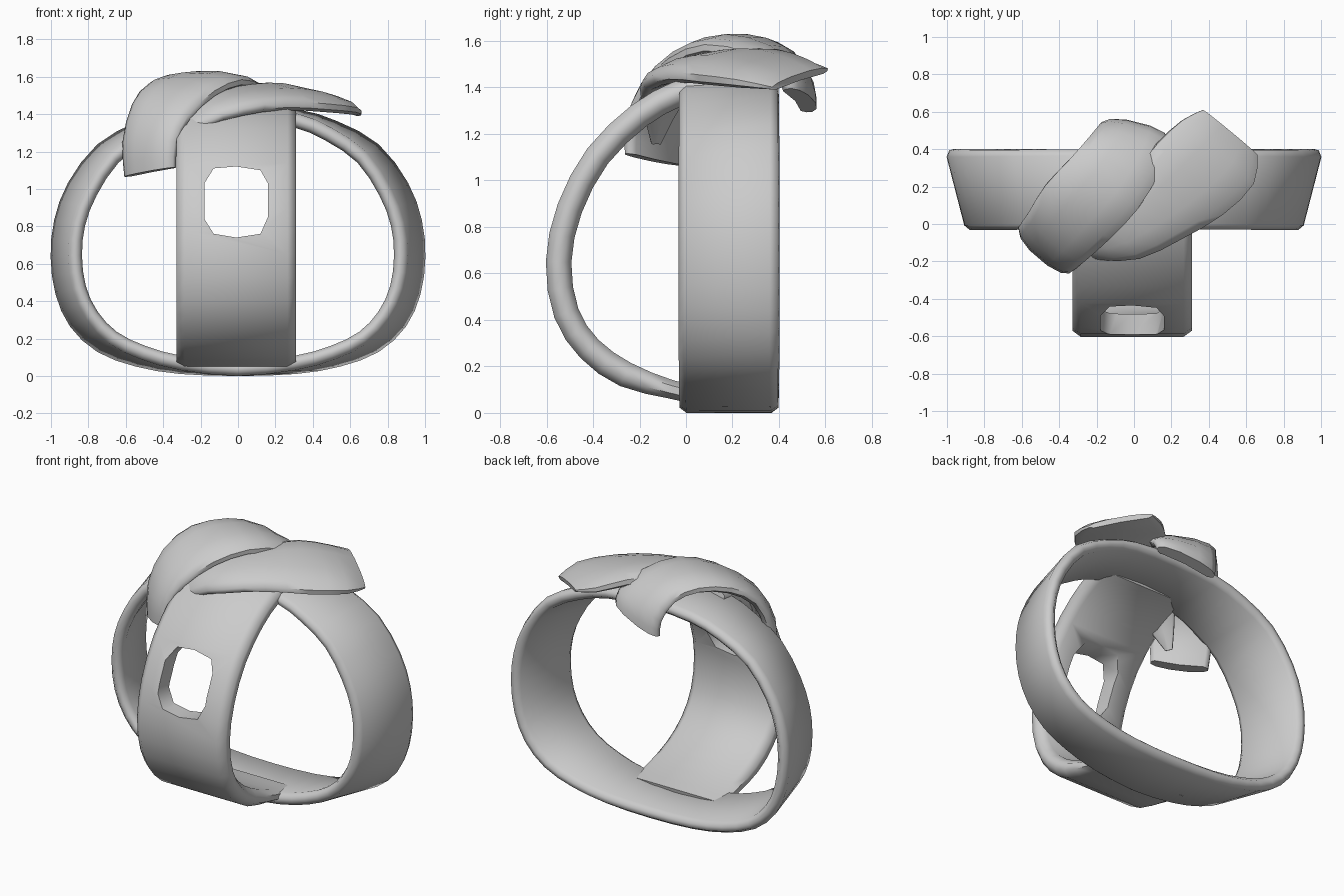
import bpy, bmesh
from mathutils import Vector

if "Cube" in bpy.data.objects:
    bpy.data.objects.remove(bpy.data.objects["Cube"])

HUB = Vector((0, 0.2, 0.7))          # everything wraps around this point
FLAT = [(-1, -.4), (-.86, -1), (.86, -1), (1, -.4), (1, .4), (.86, 1), (-.86, 1), (-1, .4)]
CROWN = [(-1, -.5), (-.85, -.9), (0, -.6), (.85, -.9), (1, -.5), (1, .1),
         (.8, .7), (.35, 1.1), (-.35, 1.1), (-.8, .7), (-1, .1)]


def refine(st, closed, steps=2):
    """Catmull-Rom interpolation of stations (centre, half width, half thickness)."""
    n = len(st)
    rows = [list(c) + list(w) + [t] for c, w, t in st]
    out = []
    for i in range(n if closed else n - 1):
        idx = [(i + k) % n if closed else min(max(i + k, 0), n - 1) for k in (-1, 0, 1, 2)]
        for s in range(steps):
            u = s / steps
            out.append([.5 * (2 * b + (c - a) * u + (2 * a - 5 * b + 4 * c - d) * u * u
                              + (3 * b - a - 3 * c + d) * u ** 3)
                        for a, b, c, d in zip(*[rows[j] for j in idx])])
    if not closed:
        out.append(rows[-1])
    return [(Vector(r[:3]), Vector(r[3:6]), r[6]) for r in out]


def smooth(ob, angle=1.0):
    bpy.ops.object.select_all(action='DESELECT')
    ob.select_set(True)
    bpy.context.view_layer.objects.active = ob
    bpy.ops.object.shade_smooth_by_angle(angle=angle)


def to_object(name, bm):
    bmesh.ops.recalc_face_normals(bm, faces=bm.faces)
    me = bpy.data.meshes.new(name)
    bm.to_mesh(me)
    bm.free()
    ob = bpy.data.objects.new(name, me)
    bpy.context.collection.objects.link(ob)
    return ob


def strip(name, stations, section, closed=False):
    st = refine(stations, closed)
    n, m = len(st), len(section)
    bm = bmesh.new()
    rings = []
    for i, (c, w, t) in enumerate(st):
        a = st[(i - 1) % n if closed else max(i - 1, 0)][0]
        b = st[(i + 1) % n if closed else min(i + 1, n - 1)][0]
        nor = (b - a).cross(w).normalized()
        if nor.dot(c - HUB) < 0:
            nor.negate()
        rings.append([bm.verts.new(c + w * u + nor * t * v) for u, v in section])
    for i in range(n if closed else n - 1):
        r, q = rings[i], rings[(i + 1) % n]
        for j in range(m):
            k = (j + 1) % m
            bm.faces.new((r[j], r[k], q[k], q[j]))
    if not closed:
        bm.faces.new(rings[0])
        bm.faces.new(rings[-1])
    return to_object(name, bm)


# closed side-to-side hoop, slanted inward towards the front at the sides
half = [(0, .038), (.3, .058), (.52, .105), (.7, .182), (.825, .305), (.895, .46), (.918, .64),
        (.9, .82), (.832, 1.0), (.695, 1.19), (.5, 1.31), (.3, 1.38), (0, 1.41)]
loop = half + [(-x, z) for x, z in half[-2:0:-1]]
hoop = []
for x, z in loop:
    tilt = .055 * min(1, abs(x) / .8) ** 1.5
    rad = Vector((x, 0, z - .7)).normalized() * -tilt
    hoop.append(((x, .185, z), (rad.x, -.213, rad.z), .038))
smooth(strip("side_hoop", hoop, FLAT, closed=True))

# front band running from the crown to the base
path = [(.08, 1.405), (-.04, 1.37), (-.2, 1.28), (-.38, 1.105), (-.5, .88), (-.548, .65),
        (-.515, .43), (-.415, .275), (-.26, .165), (-.06, .1), (.12, .06)]
band = strip("front_band", [((-.01, y, z), (.32, 0, 0), .055 if z > .15 else .04)
                            for y, z in path], FLAT)

# opening through the front band
outline = [(-.18, .84), (-.13, .76), (-.01, .74), (.12, .76), (.16, .85),
           (.16, 1.03), (.12, 1.1), (-.01, 1.12), (-.13, 1.11), (-.18, 1.03)]
bm = bmesh.new()
f = bm.faces.new([bm.verts.new((x, -.9, z)) for x, z in outline])
ext = bmesh.ops.extrude_face_region(bm, geom=[f])
bmesh.ops.translate(bm, vec=(0, .8, 0),
                    verts=[v for v in ext["geom"] if isinstance(v, bmesh.types.BMVert)])
cutter = to_object("opening_cutter", bm)
cutter.hide_render = True
mod = band.modifiers.new("opening", 'BOOLEAN')
mod.operation, mod.solver, mod.object = 'DIFFERENCE', 'EXACT', cutter
bpy.context.view_layer.objects.active = band
bpy.ops.object.modifier_apply(modifier=mod.name)
bpy.data.objects.remove(cutter)
smooth(band)

# upper wrap, hanging down on the left and curling over the back
smooth(strip("upper_wrap", [
    ((-.475, -.15, 1.09), (.13, -.11, .025), .042),
    ((-.475, -.135, 1.25), (.14, -.12, 0), .045),
    ((-.415, -.07, 1.42), (.15, -.13, -.03), .045),
    ((-.3, .065, 1.54), (.175, -.14, -.02), .045),
    ((-.16, .215, 1.58), (.18, -.135, 0), .045),
    ((-.05, .37, 1.535), (.185, -.1, .01), .045),
    ((.005, .475, 1.43), (.185, -.06, .03), .045),
    ((.01, .495, 1.345), (.18, -.045, .05), .045)], CROWN))

# lower wrap, leaf shaped, tucked under the upper one and ending in a point
smooth(strip("lower_wrap", [
    ((.515, .49, 1.44), (.145, -.12, -.04), .018),
    ((.45, .385, 1.465), (.19, -.17, -.035), .042),
    ((.3, .24, 1.495), (.175, -.19, -.045), .05),
    ((.13, .1, 1.495), (.125, -.18, -.035), .05),
    ((-.07, -.03, 1.46), (.1, -.155, -.035), .047),
    ((-.25, -.09, 1.37), (.06, -.1, -.03), .035),
    ((-.38, -.13, 1.16), (.01, -.02, 0), .012)], CROWN))
